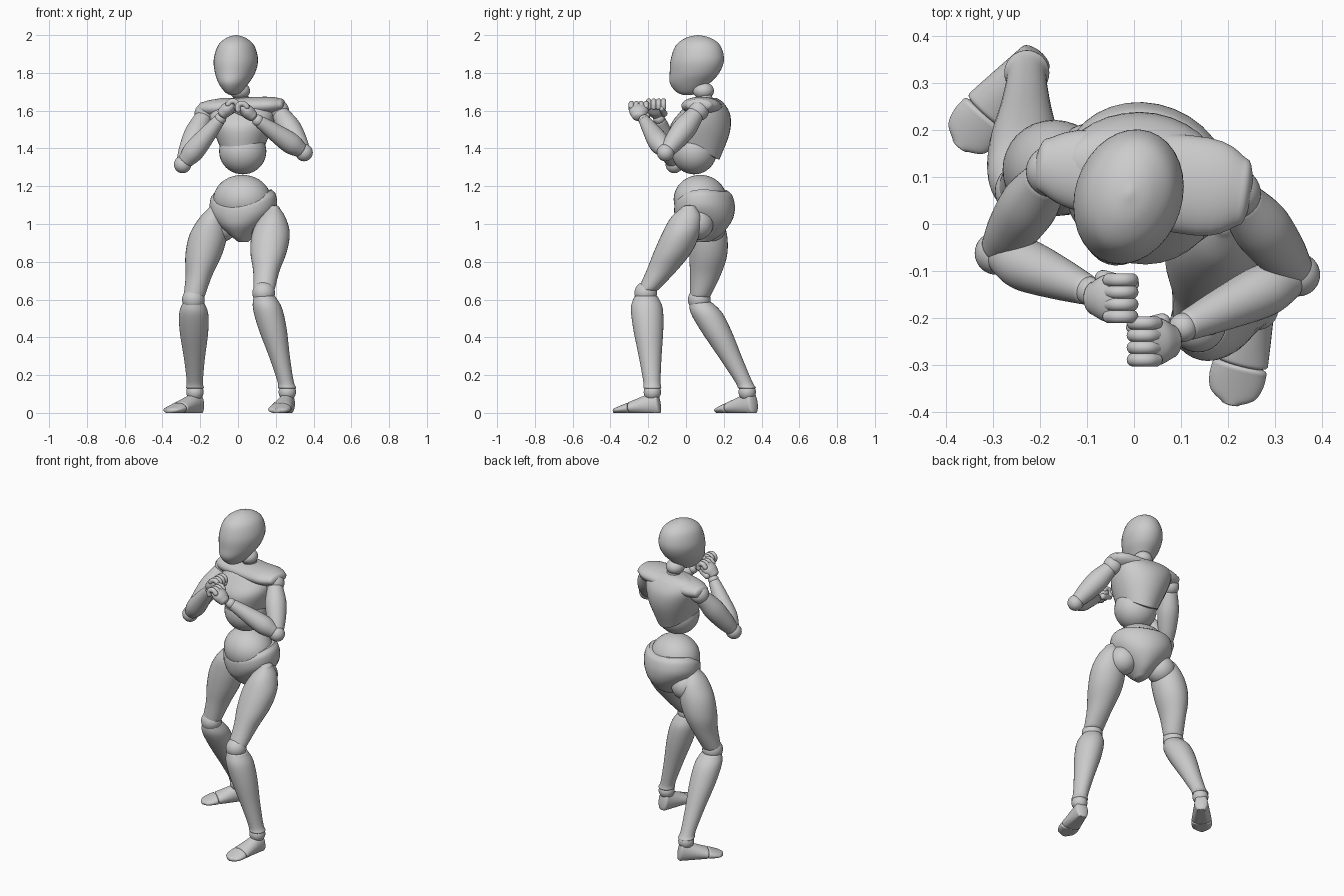
import bpy, bmesh
from math import sin, cos, pi, radians
from mathutils import Vector, Matrix

if "Cube" in bpy.data.objects:
    bpy.data.objects.remove(bpy.data.objects["Cube"])


def finish(name, bm):
    bmesh.ops.recalc_face_normals(bm, faces=bm.faces)
    me = bpy.data.meshes.new(name)
    bm.to_mesh(me)
    bm.free()
    for p in me.polygons:
        p.use_smooth = True
    me.set_sharp_from_angle(angle=radians(50))
    ob = bpy.data.objects.new(name, me)
    bpy.context.collection.objects.link(ob)


def ball(name, loc, *r, yaw=0):
    r = r if len(r) == 3 else r * 3
    bm = bmesh.new()
    bmesh.ops.create_uvsphere(bm, u_segments=32, v_segments=20, radius=1)
    bm.transform(Matrix.Translation(loc) @ Matrix.Rotation(radians(yaw), 4, 'Z')
                 @ Matrix.Diagonal((*r, 1)))
    finish(name, bm)


def smooth_path(R, sub=5):
    """Catmull-Rom through (x, y, z, a, b) rings."""
    out = []
    for i in range(len(R) - 1):
        p0, p1, p2, p3 = R[max(i - 1, 0)], R[i], R[i + 1], R[min(i + 2, len(R) - 1)]
        for k in range(sub):
            t = k / sub
            out.append(p1 + (p2 - p0) * t / 2 + (2 * p0 - 5 * p1 + 4 * p2 - p3) * t * t / 2
                       + (3 * p1 - p0 - 3 * p2 + p3) * t ** 3 / 2)
    return out + [R[-1]]


def loft(name, rings, yaw=None, slope=0, bow=0, dome=0, ref=(0, 0, 1), n=32):
    """Elliptical rings: level ones turned by yaw, or else square to the path."""
    P = smooth_path([Vector((*r, r[-1])[:5]) for r in rings])
    m = len(P)
    pos = [Vector(p[:3]) for p in P]
    secs = []
    for i in range(m):
        T = (pos[min(i + 1, m - 1)] - pos[max(i - 1, 0)]).normalized()
        if yaw is None:
            v = Vector(ref)
            v = (v - T * v.dot(T)).normalized()
            u = v.cross(T)
        else:
            u = Vector((cos(radians(yaw)), sin(radians(yaw)), 0))
            v = Vector((-u.y, u.x, 0))
        secs.append((pos[i], u, v, max(P[i][3], .002), max(P[i][4], .002), i / (m - 1), T))
    if dome:
        for end, sgn in ((0, -1), (-1, 1)):
            p, u, v, a, b, t, T = secs[end]
            caps = []
            for k in range(1, 6):
                c, h = cos(k * pi / 10) + .01, sin(k * pi / 10) * dome * min(a, b) * sgn
                caps.append((p + T * h, u, v, a * c, b * c, t, T))
            secs = secs + caps if end else caps[::-1] + secs
    bm = bmesh.new()
    loops = []
    for p, u, v, a, b, t, T in secs:
        lp = []
        for k in range(n):
            c, s = cos(2 * pi * k / n), sin(2 * pi * k / n)
            q = p + u * a * c + v * b * s
            q.z = max(q.z + t * (slope * b * s + bow * c * c), 0)
            lp.append(bm.verts.new(q))
        loops.append(lp)
    for A, B in zip(loops, loops[1:]):
        for k in range(n):
            bm.faces.new((A[k], A[(k + 1) % n], B[(k + 1) % n], B[k]))
    for lp in (loops[0], loops[-1]):
        c = bm.verts.new(sum((x.co for x in lp), Vector()) / n)
        for k in range(n):
            bm.faces.new((lp[k], lp[(k + 1) % n], c))
    finish(name, bm)


def limb(name, a, b, rows, bulge=0, **kw):
    """Straight limb from a to b; rows are (fraction, radius, radius)."""
    a, b = Vector(a), Vector(b)
    loft(name, [(*(a.lerp(b, r[0]) + Vector((0, bulge * sin(pi * r[0]), 0))), *r[1:])
                for r in rows], **kw)


# Head (y, z, half width, half depth) leaning along the gaze, and neck
head = [(.008, 1.683, .016, .024), (.01, 1.70, .042, .064), (.02, 1.745, .076, .108),
        (.045, 1.8, .103, .134), (.06, 1.87, .114, .144), (.064, 1.945, .093, .12),
        (.064, 1.985, .05, .067), (.064, 2, .004, .005)]
loft("head", [(-.01 + (y - .064) * .3, y, z, a, b) for y, z, a, b in head], yaw=-18)
ball("neck_ball", (.01, .092, 1.705), .054, .056, .045)
limb("neck", (.02, .105, 1.6), (.013, .097, 1.69), [(0, .055), (.4, .043), (1, .04)], yaw=0)

# Chest, shoulder yoke and rib ball
chest = [(.112, 1.668, .1, .045), (.11, 1.64, .165, .088), (.1, 1.58, .178, .134),
         (.072, 1.49, .163, .158), (.058, 1.355, .113, .12)]
loft("chest", [(.021, *r) for r in chest], yaw=-10, slope=-.12, bow=.045)
limb("shoulder_yoke", (-.19, .125, 1.61), (.23, .068, 1.63),
     [(0, .058, .034), (.2, .088, .048), (.8, .105, .048), (1, .072, .034)], dome=.6)
ball("rib_ball", (.025, .043, 1.385), .125, .12, .122)

# Waist ball and pelvis
ball("waist_ball", (.022, .075, 1.13), .155, .138, .13, yaw=-22)
pelvis = [(.085, .905, .025, .04), (.098, .94, .068, .093), (.102, 1, .137, .142),
          (.1, 1.06, .179, .156), (.092, 1.115, .177, .15), (.085, 1.135, .152, .133)]
loft("pelvis", [(.028, *r) for r in pelvis], yaw=-22, slope=.27, bow=.04)

# Legs share one thigh and one shin profile
thigh = [(0, .03, .04), (.12, .07, .082), (.3, .1, .1), (.52, .096, .1),
         (.74, .07, .08), (.95, .057, .056)]
shin = [(.05, .06, .065), (.16, .077, .084), (.37, .075, .08), (.67, .055, .06),
        (.92, .043, .046), (.99, .048, .048)]


def foot(name, heel, tip, fractions):
    h, t = Vector((*heel, 0)), Vector((*tip, 0))
    rings = []
    for f in fractions:
        top = .1 * (1 - f) + .022
        w = (.036 + .036 * f) * (1 - f ** 8) ** .5
        rings.append((*(h.lerp(t, f) + Vector((0, 0, top * .45))), w, top * .55))
    loft(name, rings, dome=.4)


for side, hip, top, knee, ankle, heel, tip in (
        ("left", (.135, .06, 1), (.19, .015, 1.085), (.136, -.213, .635),
         (.261, -.178, .13), (.268, -.14), (.205, -.383)),
        ("right", (-.09, .13, .99), (-.125, .1, 1.085), (-.236, .07, .6),
         (-.228, .324, .13), (-.202, .362), (-.372, .165))):
    ball(side + "_hip_ball", hip, .085)
    limb(side + "_thigh", top, knee, thigh, bulge=.033, yaw=0, dome=.5)
    ball(side + "_knee_ball", knee, .06)
    limb(side + "_shin", knee, ankle, shin, yaw=0, dome=.3)
    ball(side + "_ankle_ball", Vector(ankle) - Vector((0, 0, .02)), .046)
    foot(side + "_foot", heel, tip, (.05, .25, .45, .62))
    foot(side + "_toes", heel, tip, (.68, .8, .92, .99))

# Arms share profiles; fists are mirrored by s and tilt up with the forearm
upper = [(.12, .048), (.4, .062), (.7, .055), (.9, .043)]
fore = [(.1, .043), (.3, .056), (.65, .046), (.95, .033)]
tc, ts = cos(radians(38)), sin(radians(38))
for side, s, shoulder, elbow, wrist, palm in (
        ("left", 1, (.215, .065, 1.6), (.35, -.108, 1.378), (.105, -.22, 1.548),
         (.05, -.25, 1.592)),
        ("right", -1, (-.175, .112, 1.585), (-.293, -.062, 1.315), (-.093, -.143, 1.558),
         (-.056, -.158, 1.605))):
    ball(side + "_shoulder_ball", shoulder, .055)
    limb(side + "_upper_arm", shoulder, elbow, upper, dome=.7)
    ball(side + "_elbow_ball", elbow, .046)
    limb(side + "_forearm", elbow, wrist, fore, dome=.5)
    ball(side + "_wrist_ball", wrist, .031)

    def hand(l, w, h):
        """Palm space: l along the fingers, w across them, h off the back of the hand."""
        return (palm[0] + s * (h * ts - l * tc), palm[1] + w, palm[2] + l * ts + h * tc)
    limb(side + "_palm", hand(-.035, 0, 0), hand(.03, 0, .004),
         [(0, .036, .03), (.5, .05, .036), (1, .05, .03)], dome=.6)
    # Curled fingers and thumb
    for i in range(4):
        arc = [pi / 3 + k * pi / 4 for k in range(5)]
        loft(f"{side}_finger_{i + 1}",
             [(*hand(.034 - .026 * cos(a), (i - 1.5) * .026, .024 * sin(a)), .0145)
              for a in arc], ref=(0, 1, 0), dome=1, n=14)
    limb(side + "_thumb", hand(-.02, .042, -.01), hand(.045, .03, -.03),
         [(0, .018), (1, .013)], dome=1, n=14)
